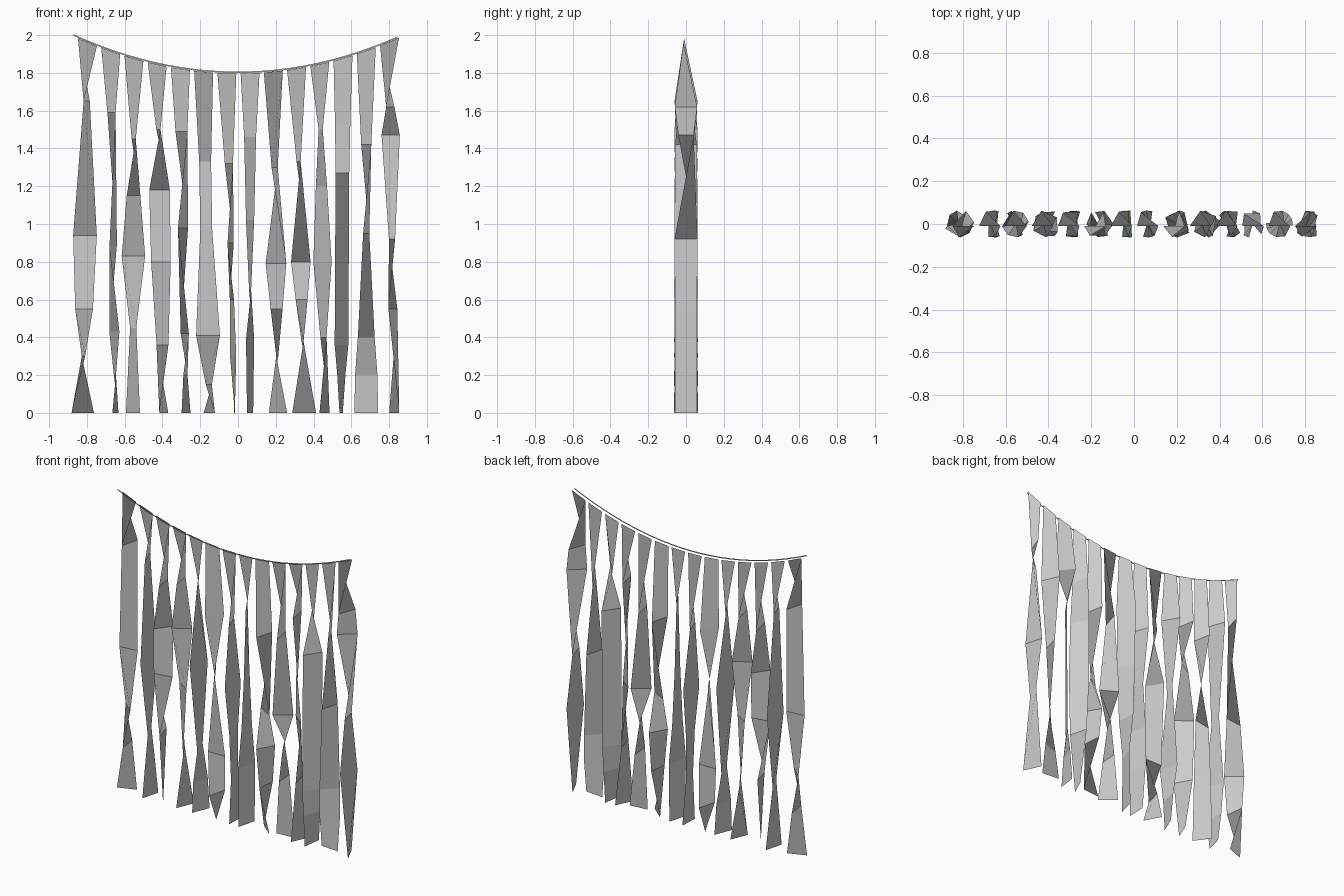
import bpy
import bmesh
from math import cos, sin, radians
from mathutils import Vector

if "Cube" in bpy.data.objects:
    bpy.data.objects.remove(bpy.data.objects["Cube"], do_unlink=True)


def make_material(name, colour):
    mat = bpy.data.materials.new(name)
    mat.use_nodes = True
    mat.diffuse_color = colour
    mat.node_tree.nodes["Principled BSDF"].inputs["Base Color"].default_value = colour
    return mat


paper = make_material("pale_grey_paper", (0.6, 0.6, 0.6, 1))
SPACING = 0.123
TOP_HALF, LOW_HALF = 0.05, 0.063
FIRST_X = -0.797


def sag(x):
    """Height of the hanging cord at x."""
    return 1.803 + 0.26 * x * x


def add_ribbon(name, rungs):
    """Join consecutive pairs of points into one open strip of quads."""
    bm = bmesh.new()
    pairs = [[bm.verts.new(point) for point in rung] for rung in rungs]
    for upper, lower in zip(pairs, pairs[1:]):
        bm.faces.new((lower[0], lower[1], upper[1], upper[0]))
    mesh = bpy.data.meshes.new(name)
    bm.to_mesh(mesh)
    bm.free()
    mesh.materials.append(paper)
    bpy.context.collection.objects.link(bpy.data.objects.new(name, mesh))


def add_cord():
    """A thin flat tape sagging between its two ends."""
    steps = 24
    rungs = []
    for i in range(steps + 1):
        x = -0.87 + 1.715 * i / steps
        rungs.append([(x, -0.03, sag(x) + edge) for edge in (0.004, -0.004)])
    add_ribbon("cord", rungs)


def add_streamer(index, drift, heights, turns):
    """A paper strip folded at four heights, each crease turned about z."""
    top_x = FIRST_X + SPACING * index
    rungs = [[(x, -0.01, sag(x) - 0.006)
              for x in (top_x - TOP_HALF, top_x + TOP_HALF)]]
    for height, turn in zip(heights + (0,), turns):
        z = height / 100
        centre = Vector((top_x + drift / 1000 * (1 - z / sag(top_x)), 0, z))
        angle = radians(turn)
        arm = Vector((cos(angle), sin(angle), 0)) * LOW_HALF
        rungs.append([centre - arm, centre + arm])
    add_ribbon(f"streamer_{index + 1}", rungs)


# Sideways drift, crease heights, and crease turns for each streamer
streamers = [
    (-25, (165, 94, 55, 30), (-105, -173, -222, -262, -340)),
    (25, (159, 89, 43, 20), (-70, -108, -65, -85, -105)),
    (-5, (145, 115, 83, 45), (-80, -125, -170, -255, -234)),
    (35, (150, 118, 80, 36), (-80, -150, -215, -240, -292)),
    (30, (149, 98, 42, 20), (-60, -115, -70, -100, -112)),
    (30, (133, 97, 41, 15), (60, -60, 0, 75, 118)),
    (40, (132, 90, 60, 30), (-70, -105, -80, -75, -92)),
    (0, (146, 102, 65, 39), (-60, -70, -85, -110, -105)),
    (25, (130, 79, 55, 30), (75, 150, 240, 265, 320)),
    (40, (133, 80, 60, 38), (-80, -145, -240, -265, -355)),
    (25, (150, 120, 80, 40), (-80, -62, -40, -75, -115)),
    (-10, (153, 127, 36, 20), (-50, 55, 55, 70, 82)),
    (0, (142, 95, 40, 20), (-65, -105, -135, -160, -185)),
    (25, (162, 147, 92, 55), (-110, -140, -255, -292, -245)),
]

add_cord()
for number, (drift, heights, turns) in enumerate(streamers):
    add_streamer(number, drift, heights, turns)
